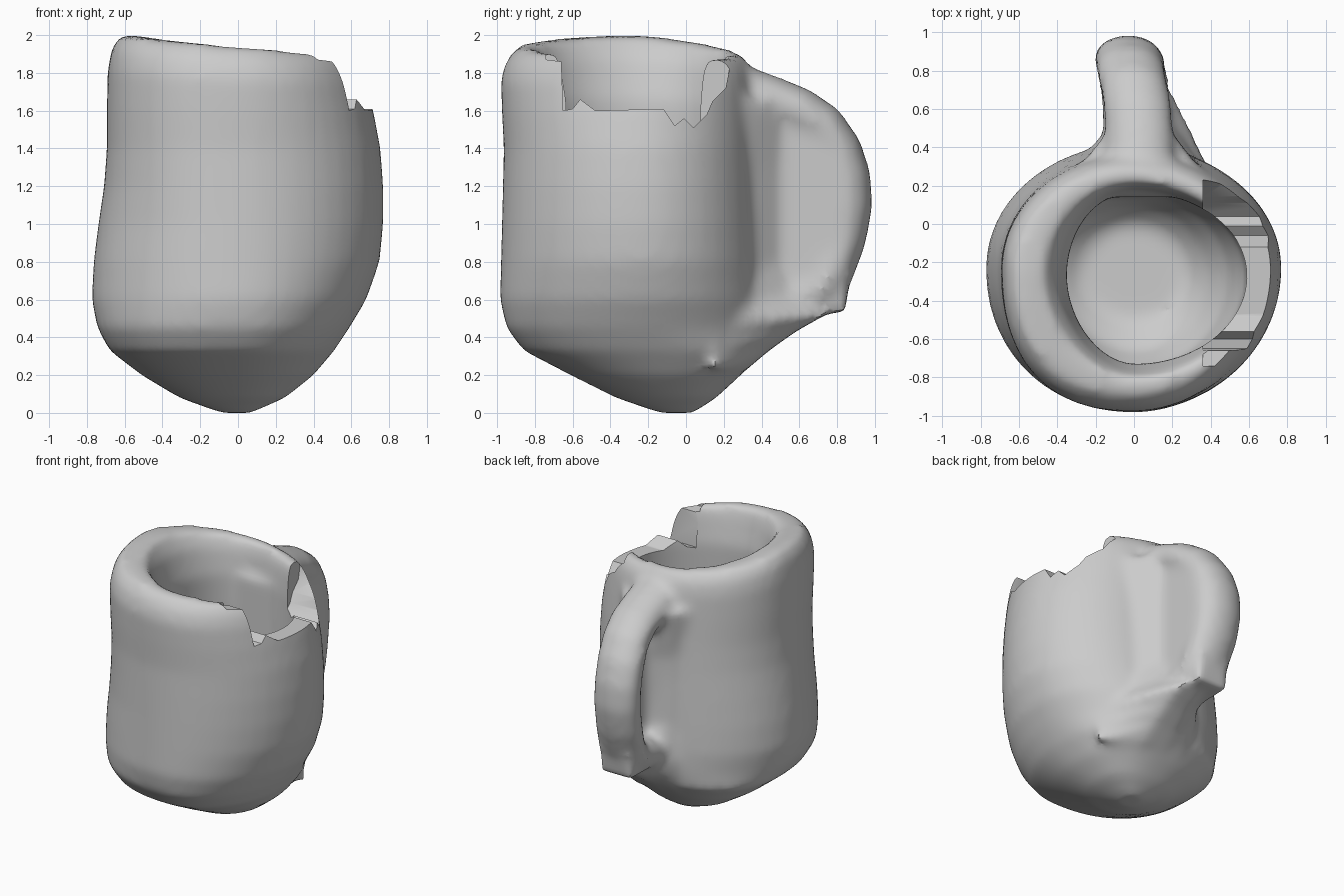
import bpy, bmesh, math
from mathutils import Vector

cube = bpy.data.objects.get("Cube")
if cube:
    bpy.data.objects.remove(cube)

clay = bpy.data.materials.new("grey_clay")
clay.use_nodes = True
colour = (0.6, 0.6, 0.6, 1)
clay.diffuse_color = colour
clay.node_tree.nodes["Principled BSDF"].inputs["Base Color"].default_value = colour

SEGMENTS = 48


def loft(bm, rings):
    """Skin a list of point rings and cap both ends."""
    loops = [[bm.verts.new(p) for p in ring] for ring in rings]
    for a, b in zip(loops, loops[1:]):
        for i in range(len(a)):
            j = (i + 1) % len(a)
            bm.faces.new((a[i], a[j], b[j], b[i]))
    bm.faces.new(loops[0][::-1])
    bm.faces.new(loops[-1])


def prism(bm, outline, x0, x1):
    """Extrude a (y, z) outline along x."""
    loft(bm, [[(x, y, z) for y, z in outline] for x in (x0, x1)])


def lumpy_ring(z, left, right, front, back, middle, square):
    """Ring with its own reach on each side; the upper part leans with the rim."""
    lean = max(0, (z - 1.5) / 0.43)
    points = []
    for i in range(SEGMENTS):
        a = math.tau * i / SEGMENTS
        c, s = math.cos(a), math.sin(a)
        # the front left is boxy all the way up, the back only near the base
        boxy = (c < 0 and s < 0) or (s > 0 and z < 0.4)
        power = 2 / (square if boxy else 2)
        c = math.copysign(abs(c) ** power, c)
        s = math.copysign(abs(s) ** power, s)
        x = c * (right if c > 0 else left)
        y = middle + s * (back - middle if s > 0 else front + middle)
        tilt = -0.08 * x - 0.1 * max(0, y + 0.23) - 0.03 * max(0, -0.4 - y)
        points.append((x, y, z + lean * tilt))
    return points


def make_object(name, bm):
    bmesh.ops.recalc_face_normals(bm, faces=bm.faces)
    mesh = bpy.data.meshes.new(name)
    bm.to_mesh(mesh)
    bm.free()
    obj = bpy.data.objects.new(name, mesh)
    bpy.context.collection.objects.link(obj)
    mesh.materials.append(clay)
    return obj


# Cup wall (z, left, right, front, back, middle, squareness):
# outside from the rounded base up, over the rim, then down the inside
OUTSIDE = [
    (0.00, 0.09, 0.07, 0.14, 0.04, -0.05, 2.2), (0.08, 0.31, 0.25, 0.37, 0.16, -0.08, 2.3),
    (0.20, 0.51, 0.40, 0.61, 0.29, -0.13, 2.4), (0.33, 0.68, 0.51, 0.86, 0.39, -0.2, 2.4),
    (0.45, 0.745, 0.59, 0.95, 0.42, -0.23, 2.3), (0.60, 0.775, 0.68, 0.985, 0.42, -0.23, 2.1),
    (0.80, 0.765, 0.75, 0.98, 0.41, -0.23, 2.1), (1.00, 0.74, 0.77, 0.975, 0.40, -0.23, 2.1),
    (1.20, 0.71, 0.77, 0.97, 0.39, -0.23, 2.2), (1.40, 0.695, 0.755, 0.965, 0.38, -0.23, 2.3),
    (1.60, 0.695, 0.72, 0.975, 0.37, -0.23, 2.35), (1.78, 0.69, 0.68, 0.98, 0.36, -0.23, 2.4),
    (1.88, 0.67, 0.65, 0.95, 0.34, -0.23, 2.4), (1.95, 0.62, 0.61, 0.89, 0.29, -0.23, 2.4),
]
INSIDE = [
    (1.95, 0.47, 0.60, 0.80, 0.22), (1.85, 0.40, 0.59, 0.77, 0.19),
    (1.65, 0.35, 0.59, 0.73, 0.17), (1.40, 0.36, 0.60, 0.74, 0.17),
    (1.00, 0.45, 0.58, 0.77, 0.18), (0.75, 0.48, 0.49, 0.76, 0.16),
    (0.58, 0.42, 0.38, 0.66, 0.09), (0.48, 0.28, 0.27, 0.50, 0.0),
]
bm = bmesh.new()
loft(bm, [lumpy_ring(*r) for r in OUTSIDE] +
     [lumpy_ring(*r, -0.27, 1.85) for r in INSIDE])

# Handle bar: ellipse swept along an arc behind the cup (x, y, z)
PATH = [Vector(p) for p in (
    (0.03, 0.26, 1.73), (0.03, 0.45, 1.66), (0.02, 0.60, 1.60),
    (0.0, 0.72, 1.52), (-0.02, 0.81, 1.39), (-0.03, 0.855, 1.25),
    (-0.03, 0.865, 1.10), (-0.02, 0.83, 0.92), (0.0, 0.77, 0.76),
    (0.0, 0.72, 0.66), (0.01, 0.58, 0.62), (0.02, 0.34, 0.58))]
sweep = []
for i, p in enumerate(PATH):
    t = PATH[min(i + 1, len(PATH) - 1)] - PATH[max(i - 1, 0)]
    t.x = 0
    normal = Vector((1, 0, 0)).cross(t.normalized())
    ring = []
    for k in range(16):
        a = math.tau * k / 16
        ring.append(p + Vector((0.18 * math.cos(a), 0, 0)) + normal * 0.125 * math.sin(a))
    sweep.append(ring)
loft(bm, sweep)

# Web that closes the handle loop, nearly flush on the left side
prism(bm, [(p.y, p.z) for p in PATH], 0.0, 0.16)

# Flat heel under the handle
prism(bm, [(0.55, 0.53), (0.84, 0.53), (0.87, 0.72), (0.55, 0.72)], -0.13, 0.13)

# Flared roots where the handle meets the cup, tapering to a ridge below the heel
ROOTS = [(0.22, 0.31, 0.30), (0.33, 0.44, 0.40), (0.43, 0.58, 0.46),
         (0.52, 0.74, 0.48), (0.64, 0.55, 0.45), (0.8, 0.48, 0.42),
         (1.3, 0.48, 0.40), (1.66, 0.50, 0.46)]
loft(bm, [[(-0.42, 0.14, z), (0.46, 0.14, z), (0.18, right, z), (0.0, right, z),
           (-0.16, left, z)] for z, right, left in ROOTS])
mug = make_object("mug", bm)

# Broken notch in the rim, with a jagged floor
bm = bmesh.new()
prism(bm, [(-0.74, 2.2), (-0.74, 1.87), (-0.66, 1.86), (-0.65, 1.60),
           (-0.60, 1.61), (-0.56, 1.66), (-0.48, 1.60), (-0.12, 1.61),
           (-0.06, 1.52), (-0.01, 1.56), (0.04, 1.51), (0.11, 1.58),
           (0.14, 1.65), (0.21, 1.72), (0.23, 1.82), (0.30, 1.87),
           (0.30, 2.2)], 0.36, 1.0)
cutter = make_object("notch_cutter", bm)
cutter.hide_render = True

# Fuse the parts, soften the joins, then break the rim
remesh = mug.modifiers.new("fuse", 'REMESH')
remesh.mode = 'VOXEL'
remesh.voxel_size = 0.03
soften = mug.modifiers.new("soften", 'SMOOTH')
soften.factor = 0.5
soften.iterations = 9
notch = mug.modifiers.new("notch", 'BOOLEAN')
notch.operation = 'DIFFERENCE'
notch.solver = 'EXACT'
notch.object = cutter

bpy.ops.object.select_all(action='DESELECT')
mug.select_set(True)
bpy.context.view_layer.objects.active = mug
for name in [m.name for m in mug.modifiers]:
    bpy.ops.object.modifier_apply(modifier=name)
bpy.data.objects.remove(cutter)
bpy.ops.object.shade_smooth_by_angle(angle=math.radians(40))
